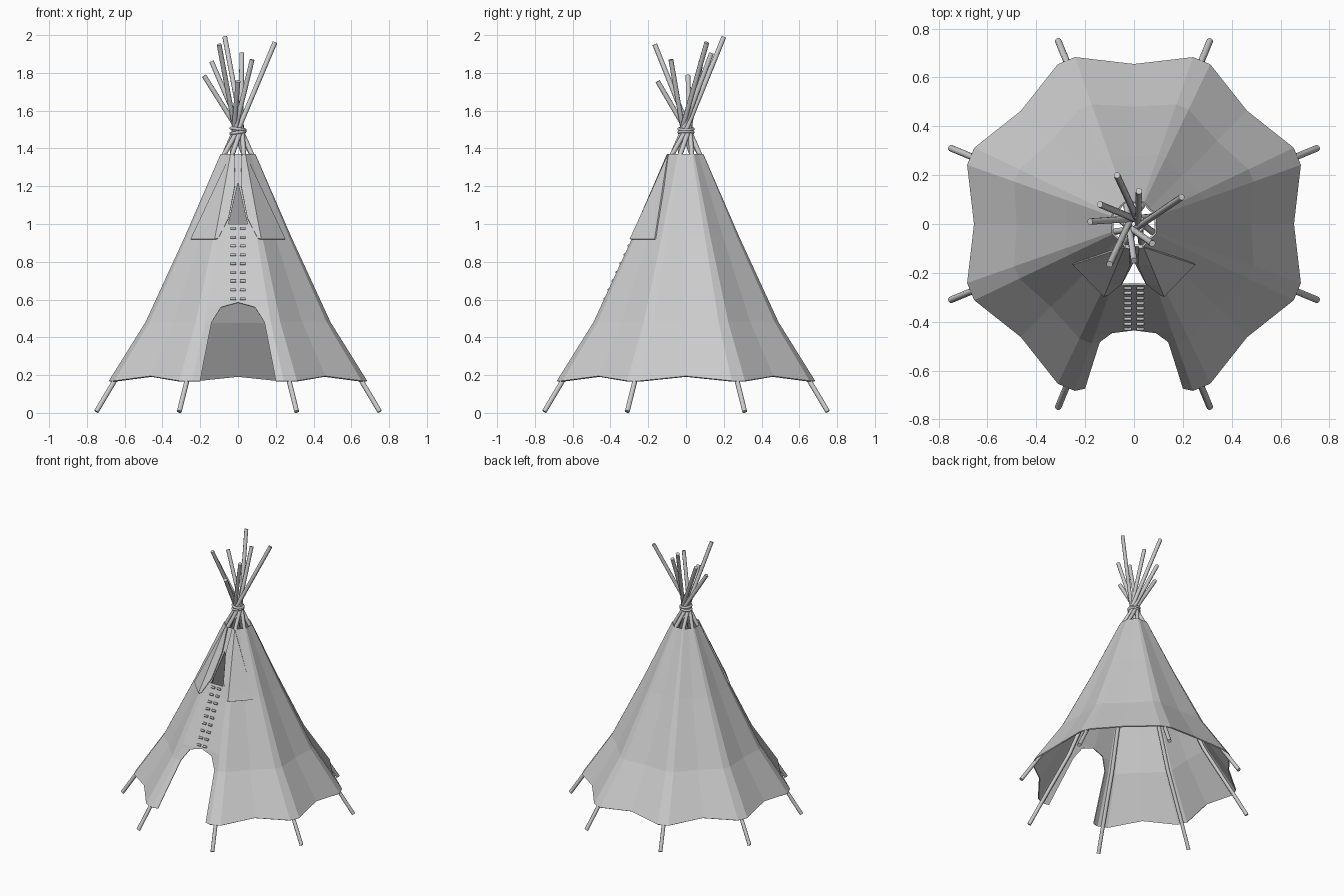
import bpy, bmesh
from math import sin, cos, radians, atan2, hypot, pi
from mathutils import Vector

if "Cube" in bpy.data.objects:
    bpy.data.objects.remove(bpy.data.objects["Cube"])

PROFILE = [(0.17, 0.725), (0.48, 0.52), (0.93, 0.30), (1.37, 0.098)]
LEVELS = [0.17, 0.25, 0.48, 0.56, 0.585, 0.93, 1.0, 1.22, 1.37]
DOOR = [0.20, 0.185, 0.14, 0.09, 0.0, 0.0, 0.05, 0.0, 0.0]


def radius(z):
    for (z0, r0), (z1, r1) in zip(PROFILE, PROFILE[1:]):
        if z <= z1:
            break
    return r0 + (r1 - r0) * (z - z0) / (z1 - z0)


def at(deg, z, k=1.0, dr=0.0):
    r = radius(z) * k + dr
    return Vector((r * cos(radians(deg)), r * sin(radians(deg)), z))


def mesh_object(name, faces, thickness, offset):
    bm = bmesh.new()
    for f in faces:
        pts = []
        for p in f:
            if not any((Vector(p) - q).length < 1e-5 for q in pts):
                pts.append(Vector(p))
        if len(pts) > 2:
            bm.faces.new([bm.verts.new(p) for p in pts])
    bmesh.ops.remove_doubles(bm, verts=bm.verts, dist=1e-4)
    bm.normal_update()
    me = bpy.data.meshes.new(name)
    bm.to_mesh(me)
    bm.free()
    ob = bpy.data.objects.new(name, me)
    bpy.context.collection.objects.link(ob)
    mod = ob.modifiers.new("thickness", 'SOLIDIFY')
    mod.thickness = thickness
    mod.offset = offset
    return ob


def tube(name, pts, r, sides_res=2, cyclic=False):
    cu = bpy.data.curves.new(name, 'CURVE')
    cu.dimensions = '3D'
    cu.bevel_depth = r
    cu.bevel_resolution = sides_res
    cu.use_fill_caps = True
    sp = cu.splines.new('POLY')
    sp.points.add(len(pts) - 1)
    for q, p in zip(sp.points, pts):
        q.co = (*p, 1)
    sp.use_cyclic_u = cyclic
    ob = bpy.data.objects.new(name, cu)
    bpy.context.collection.objects.link(ob)
    return ob


# Cloth cover: eight panels, narrow strips over the poles, sagging hem
faces = []
HALF = 3
columns = []
for i in range(8):
    a = -67.5 + 45 * i
    columns += [(a - HALF, 1.0), (a + HALF, 1.0)]
    if i < 7:
        columns.append((a + 22.5, 0.925))


def cover_point(col, z):
    a, k = col
    p = at(a, z, k)
    if k < 1 and z == LEVELS[0]:
        p = at(a, 0.195, k)
    return p


for c0, c1 in zip(columns, columns[1:]):
    for z0, z1 in zip(LEVELS, LEVELS[1:]):
        faces.append([cover_point(c0, z0), cover_point(c1, z0),
                      cover_point(c1, z1), cover_point(c0, z1)])

# Front panel, cut away for the doorway and the smoke opening
for side in (-1, 1):
    col = columns[0] if side > 0 else columns[-1]
    for j in range(len(LEVELS) - 1):
        z0, z1 = LEVELS[j], LEVELS[j + 1]
        x0, x1 = DOOR[j], DOOR[j + 1]
        if z1 == 1.0:
            x1 = 0.0
        f = [(side * x0, -0.93 * radius(z0), z0), cover_point(col, z0),
             cover_point(col, z1), (side * x1, -0.93 * radius(z1), z1)]
        faces.append(f if side > 0 else f[::-1])
mesh_object("cloth_cover", faces, 0.008, -1)

# Smoke flaps folded back from the upper opening
for side, name in ((-1, "left_smoke_flap"), (1, "right_smoke_flap")):
    def flip(p):
        return Vector((side * p[0], p[1], p[2]))
    seam = 0.015 * side
    corner = [flip(at(-67.5, z, 1.0, d)) for z, d in
              ((0.92, 0.016), (1.03, 0.012), (1.21, 0.007), (1.37, 0.004))]
    inner = [flip((x, -0.93 * radius(z) - 0.008, z)) for x, z in
             ((0.105, 0.925), (0.05, 1.03), (0.0 + seam * side * side * side, 1.21),
              (seam * side + 0.005, 1.37))]
    outer = Vector((side * 0.25, -0.165, 0.92))
    fl = [[inner[i], corner[i], corner[i + 1], inner[i + 1]] for i in range(3)]
    fl += [[corner[i], outer, corner[i + 1]] for i in range(3)]
    if side < 0:
        fl = [f[::-1] for f in fl]
    mesh_object(name, fl, 0.009, -0.5)

# Lacing pins in two columns down the front
for row in range(9):
    z = 0.605 + row * 0.0465
    y = -0.93 * radius(z) - 0.003
    for side in (-1, 1):
        tube("lacing_pin", [(side * 0.010, y, z), (side * 0.040, y, z)], 0.008, 1)

# Poles: bent along the cover, crossing at the lashing, fanning out above
TOPS = [(-0.07, 0.20, 1.99), (-0.14, 0.08, 1.86), (-0.18, 0.01, 1.785),
        (-0.10, -0.165, 1.95), (0.0, -0.15, 1.755), (0.075, -0.08, 1.87),
        (0.195, 0.11, 1.96), (0.02, 0.135, 1.905)]
for i, top in enumerate(TOPS):
    a = -67.5 + 45 * i
    c, s = cos(radians(a)), sin(radians(a))
    pts = [(0.812 * c, 0.812 * s, 0.007)]
    pts += [at(a, z, 1.0, -0.018) for z in (0.17, 0.48, 0.93)]
    pts.append(at(a, 1.37, 1.0, -0.02))
    t = radians(a + 70)
    pts.append((0.022 * cos(t), 0.022 * sin(t), 1.5))
    pts.append(top)
    tube("pole", pts, 0.0135, 2)

# Rope lashing around the crossing
for z, tilt in ((1.485, 0.15), (1.503, -0.12)):
    ring = [(0.037 * cos(t), 0.037 * sin(t), z + tilt * 0.037 * cos(t))
            for t in (2 * pi * k / 12 for k in range(12))]
    tube("rope_lashing", ring, 0.009, 1, True)
